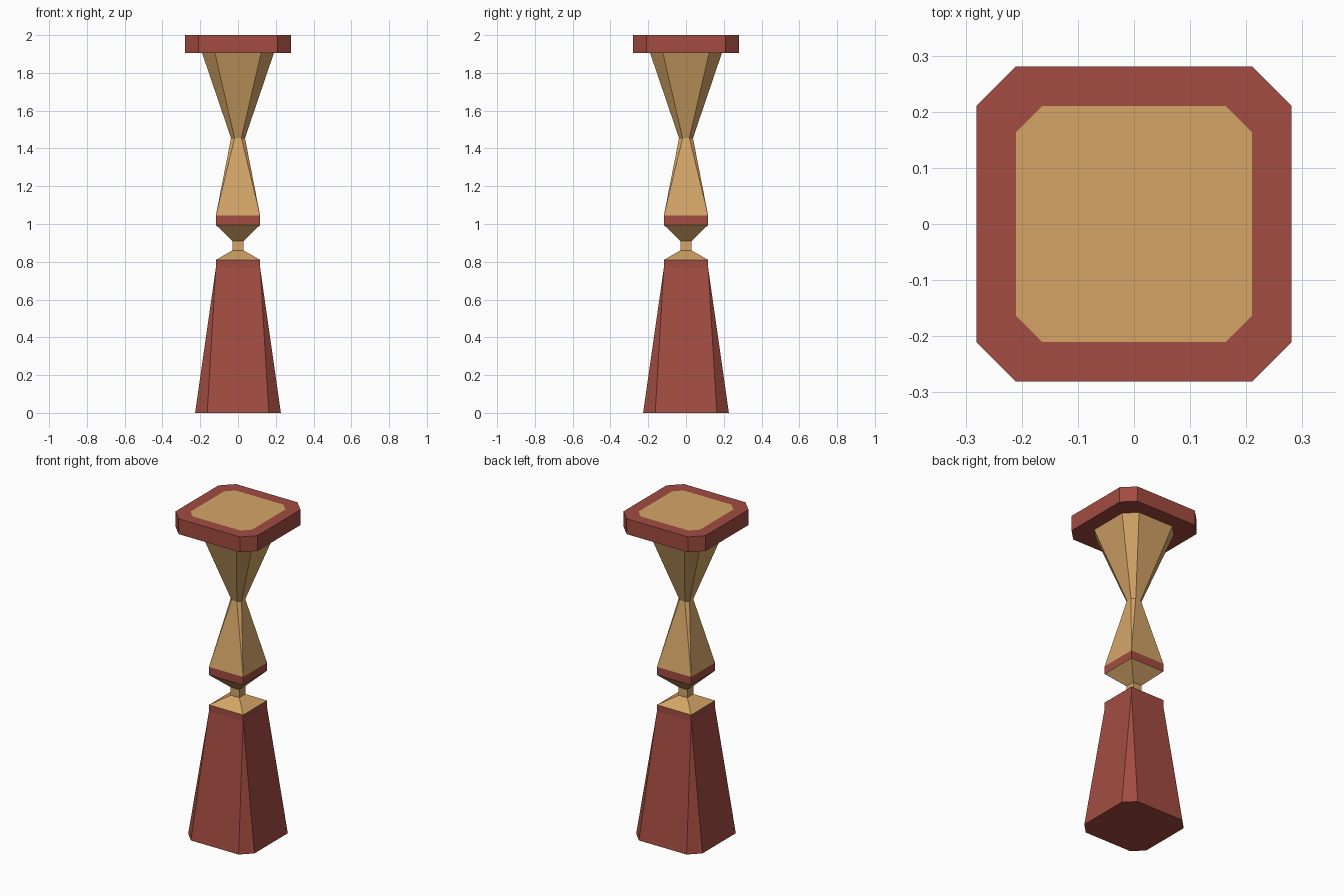
import bpy, bmesh

if "Cube" in bpy.data.objects:
    bpy.data.objects.remove(bpy.data.objects["Cube"])


def material(name, color):
    m = bpy.data.materials.new(name)
    m.diffuse_color = (*color, 1)
    m.use_nodes = True
    m.node_tree.nodes["Principled BSDF"].inputs["Base Color"].default_value = m.diffuse_color
    return m


RED = material("red_paint", (0.36, 0.072, 0.053))
GOLD = material("tan_wood", (0.66, 0.376, 0.136))


def ring(bm, z, half, flat):
    """Chamfered square; flat == half gives a plain square."""
    pts = []
    for c, s in ((1, 0), (0, 1), (-1, 0), (0, -1)):
        for x, y in ((half, -flat), (half, flat)):
            pts.append(bm.verts.new((c * x - s * y, s * x + c * y, z)))
    return pts


def loft(name, sections, mats, bottom=None, top=None):
    """Skin the (z, half, flat) sections; mats gives a material index per band."""
    bm = bmesh.new()
    rings = [ring(bm, *s) for s in sections]
    for a, b, mi in zip(rings, rings[1:], mats):
        for i in range(8):
            j = (i + 1) % 8
            bm.faces.new((a[i], a[j], b[j], b[i])).material_index = mi
    if bottom is not None:
        bm.faces.new(rings[0][::-1]).material_index = bottom
    if top is not None:
        bm.faces.new(rings[-1]).material_index = top
    # Collapse the zero-width chamfers of the square sections
    bmesh.ops.remove_doubles(bm, verts=bm.verts, dist=0.0005)
    bmesh.ops.recalc_face_normals(bm, faces=bm.faces)
    me = bpy.data.meshes.new(name)
    bm.to_mesh(me)
    bm.free()
    me.materials.append(RED)
    me.materials.append(GOLD)
    ob = bpy.data.objects.new(name, me)
    bpy.context.collection.objects.link(ob)
    return ob


# Tapered foot: chamfered at the floor, square at the top
loft("base", [(0, 0.227, 0.163), (0.77, 0.117, 0.117), (0.81, 0.117, 0.117)],
     [0, 0], bottom=0, top=0)

# Narrow square neck
loft("neck", [(0.81, 0.117, 0.117), (0.86, 0.03, 0.03), (0.91, 0.03, 0.03),
              (0.995, 0.117, 0.117)], [1, 1, 1])

# Red collar, pinched waist and flared capital
loft("stem", [(0.995, 0.117, 0.117), (1.045, 0.117, 0.117),
              (1.455, 0.037, 0.018), (1.905, 0.19, 0.122)], [0, 1, 1])

# Top slab with a flush inlaid panel
loft("top_slab", [(1.905, 0.281, 0.21), (2.0, 0.281, 0.21), (2.0, 0.21, 0.164)],
     [0, 0], bottom=0, top=1)
